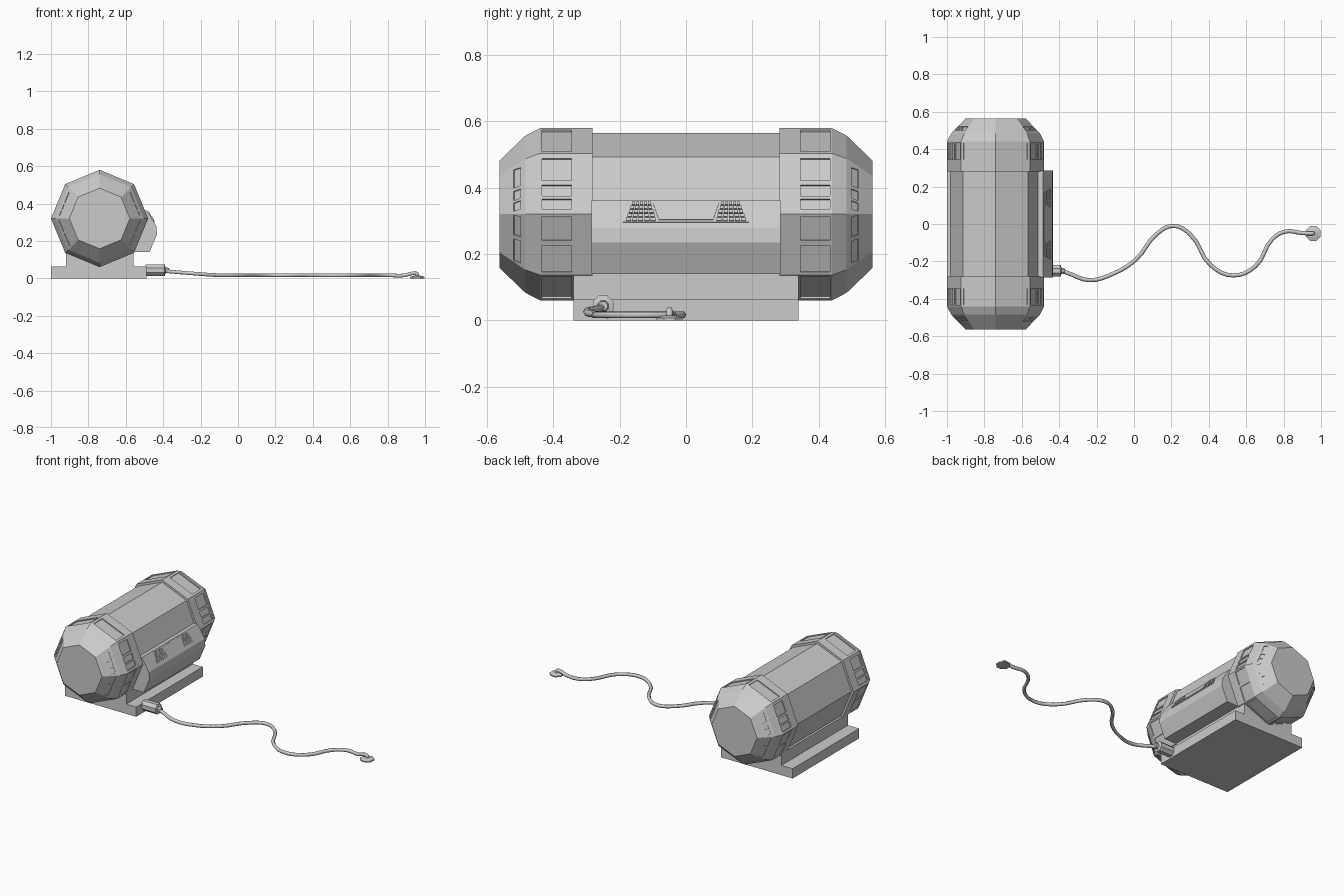
import bpy, bmesh, math
from mathutils import Vector

if "Cube" in bpy.data.objects:
    bpy.data.objects.remove(bpy.data.objects["Cube"])

CX, CZ = -0.74, 0.32          # barrel axis
SIN8, COS8 = math.sin(math.pi / 8), math.cos(math.pi / 8)


def finish(bm, name):
    bmesh.ops.recalc_face_normals(bm, faces=bm.faces[:])
    me = bpy.data.meshes.new(name)
    bm.to_mesh(me)
    bm.free()
    ob = bpy.data.objects.new(name, me)
    bpy.context.collection.objects.link(ob)
    return ob


def add_loft(bm, rings):
    rows = [[bm.verts.new(p) for p in r] for r in rings]
    n = len(rows[0])
    for a, b in zip(rows, rows[1:]):
        for i in range(n):
            bm.faces.new((a[i], a[(i + 1) % n], b[(i + 1) % n], b[i]))
    bm.faces.new(rows[0])
    bm.faces.new(rows[-1])


def octagon_y(y, r):
    return [(CX + r * math.cos(k * math.pi / 4), y, CZ + r * math.sin(k * math.pi / 4)) for k in range(8)]


def barrel(name, profile):
    bm = bmesh.new()
    add_loft(bm, [octagon_y(y, r) for y, r in profile])
    return finish(bm, name)


def extrude_y(name, profile, y):
    bm = bmesh.new()
    add_loft(bm, [[(x, s, z) for x, z in profile] for s in (-y, y)])
    return finish(bm, name)


def slab(bm, origin, u, v, corners, low, high):
    """Prism with (u, v) corners lying on a sloped plane."""
    n = u.cross(v).normalized()
    add_loft(bm, [[origin + u * a + v * b + n * h for a, b in corners] for h in (low, high)])


def rect(a0, a1, b0, b1):
    return [(a0, b0), (a1, b0), (a1, b1), (a0, b1)]


# Barrel body and the two end caps
barrel("barrel_body", [(-0.30, 0.245), (0.30, 0.245)])

# Panel spans across each kind of face: upper side, lower side, top and bottom
SPANS = {0: [(-0.083, -0.05), (-0.04, -0.004), (0.01, 0.082)],
         7: [(-0.09, -0.003), (0.013, 0.092)],
         1: [(-0.085, 0.085)], 6: [(-0.085, 0.085)]}

for s, label in ((-1, "front"), (1, "back")):
    cap = barrel(label + "_end_cap", [(s * y, r) for y, r in
                 ((0.282, 0.26), (0.44, 0.26), (0.485, 0.237), (0.563, 0.162))])
    # Shallow recessed panels on the rim and the sloped ring
    bm = bmesh.new()
    slope = Vector((0.075 * COS8, 0.078)).normalized()
    for face, spans in SPANS.items():
        ang = (face + 0.5) * math.pi / 4
        for m in (1, -1):
            radial = Vector((m * math.cos(ang), 0, math.sin(ang)))
            tang = Vector((-m * math.sin(ang), 0, math.cos(ang)))
            centre = Vector((CX, 0, CZ))
            axis = Vector((0, s, 0))
            out = Vector((-slope.x * radial.x, s * slope.y, -slope.x * radial.z))
            for a, b in spans:
                rim = centre + radial * 0.26 * COS8 + axis * 0.39
                sgn = 1 if tang.cross(axis).dot(radial) > 0 else -1
                slab(bm, rim, tang, axis, rect(a, b, -0.044, 0.044), -0.006 * sgn, 0.01 * sgn)
                if face in (0, 7):
                    ring = centre + radial * 0.237 * COS8 + axis * 0.485
                    k = 0.82
                    slab(bm, ring, tang, out, rect(a * k, b * k, 0.02, 0.048),
                         -0.004 * sgn, 0.008 * sgn)
    cutter = finish(bm, label + "_panel_cutter")
    cutter.hide_render = True
    cutter.hide_viewport = True
    mod = cap.modifiers.new("panels", "BOOLEAN")
    mod.operation = "DIFFERENCE"
    mod.solver = "EXACT"
    mod.object = cutter

# Stepped base
extrude_y("base", [(-1.0, 0), (-0.49, 0), (-0.49, 0.063), (-0.56, 0.063), (-0.56, 0.14),
                   (-0.92, 0.14), (-0.92, 0.063), (-1.0, 0.063)], 0.34)

# Side console
extrude_y("console", [(-0.56, 0.14), (-0.473, 0.14), (-0.433, 0.235), (-0.437, 0.28),
                      (-0.487, 0.362), (-0.56, 0.36)], 0.285)

# Screen and keys on the sloped console face
origin = Vector((-0.437, 0, 0.28))
u = Vector((0, 1, 0))
v = Vector((-0.05, 0, 0.082)).normalized()
if u.cross(v).x < 0:
    u = -u
bm = bmesh.new()
slab(bm, origin, u, v, [(-0.19, 0.018), (0.19, 0.018), (0.165, 0.092), (-0.165, 0.092)], -0.004, 0.002)
finish(bm, "control_panel")
bm = bmesh.new()
slab(bm, origin, u, v, [(-0.082, 0.026), (0.082, 0.026), (0.1, 0.086), (-0.1, 0.086)], 0, 0.005)
finish(bm, "screen")
bm = bmesh.new()
for side in (-1, 1):
    for row in range(5):
        t = (row + 0.5) / 5
        y0, y1 = 0.088 + 0.018 * t, 0.186 - 0.024 * t
        w = (y1 - y0) / 5
        b = 0.021 + row * 0.014
        for col in range(5):
            a = y0 + col * w
            slab(bm, origin, u, v, rect(side * (a + 0.1 * w), side * (a + 0.9 * w), b, b + 0.0105), 0, 0.006)
finish(bm, "keys")


def octagon_x(x, r):
    return [(x, -0.25 + r * math.cos((k + 0.5) * math.pi / 4),
             0.043 + r * math.sin((k + 0.5) * math.pi / 4)) for k in range(8)]


# Cable connector
bm = bmesh.new()
add_loft(bm, [octagon_x(x, r) for x, r in ((-0.495, 0.034), (-0.392, 0.034), (-0.388, 0.018), (-0.37, 0.014))])
finish(bm, "cable_connector")

# Wavy cable
cu = bpy.data.curves.new("cable", "CURVE")
cu.dimensions = "3D"
cu.bevel_depth = 0.011
cu.bevel_resolution = 1
cu.resolution_u = 4
cu.use_fill_caps = True
path = [(-0.40, -0.25, 0.04), (-0.36, -0.26, 0.036), (-0.24, -0.30, 0.026), (-0.11, -0.265, 0.017),
        (0.01, -0.19, 0.016), (0.12, -0.055, 0.016), (0.21, -0.01, 0.016), (0.30, -0.055, 0.016),
        (0.41, -0.22, 0.016), (0.53, -0.275, 0.016), (0.65, -0.225, 0.016), (0.74, -0.08, 0.016),
        (0.81, -0.04, 0.016), (0.89, -0.047, 0.016), (0.93, -0.05, 0.026), (0.955, -0.05, 0.026),
        (0.96, -0.05, 0.008)]
sp = cu.splines.new("BEZIER")
sp.bezier_points.add(len(path) - 1)
for p, co in zip(sp.bezier_points, path):
    p.co = co
    p.handle_left_type = p.handle_right_type = "AUTO"
bpy.context.collection.objects.link(bpy.data.objects.new("cable", cu))

# Contact pad at the cable end
bm = bmesh.new()
add_loft(bm, [[(0.958 + r * math.cos((k + 0.5) * math.pi / 4), -0.05 + r * math.sin((k + 0.5) * math.pi / 4), z)
               for k in range(8)] for z, r in ((0, 0.043), (0.007, 0.043), (0.014, 0.02))])
finish(bm, "contact_pad")
